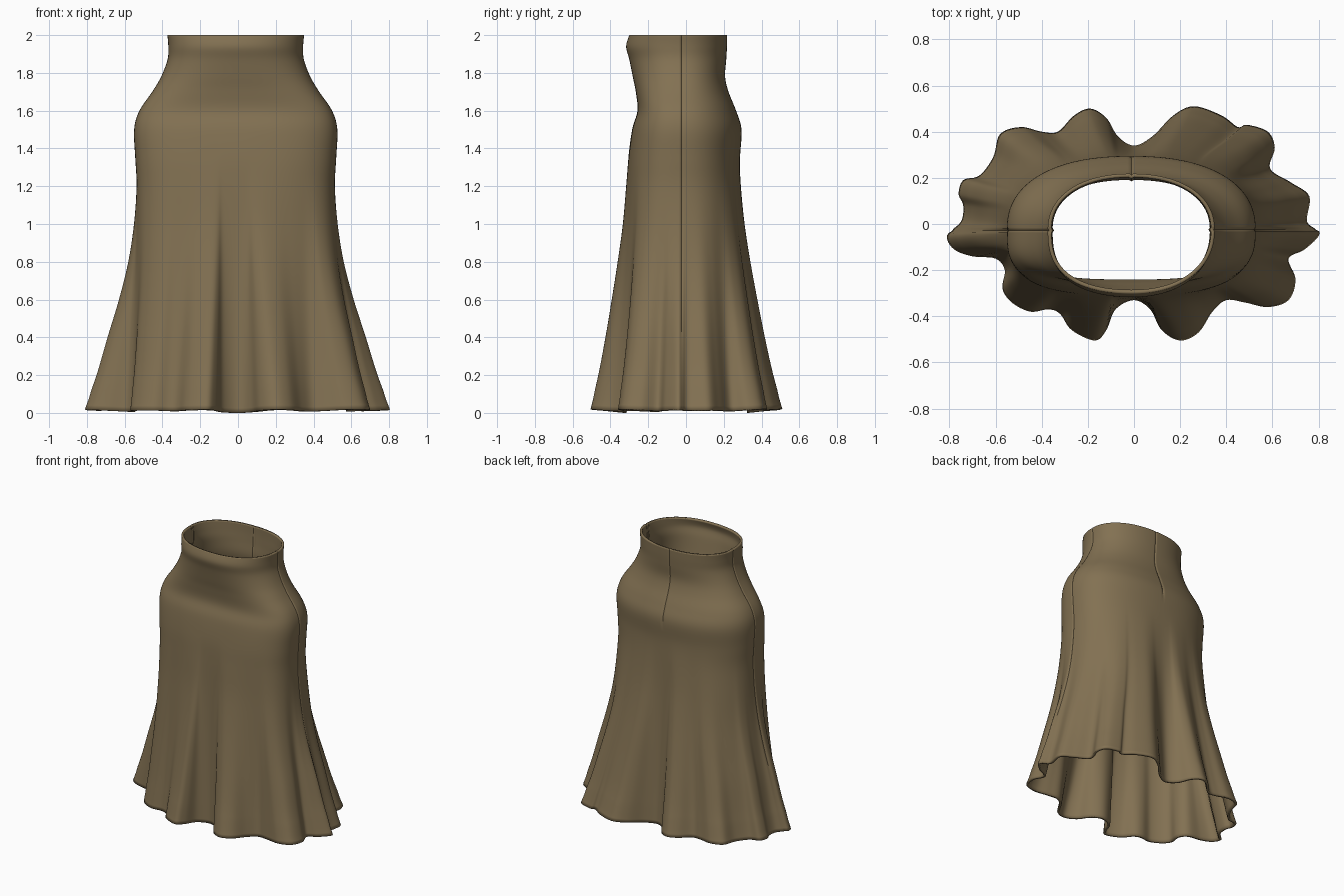
import bpy
import math
from mathutils import Vector

default_cube = bpy.data.objects.get("Cube")
if default_cube:
    bpy.data.objects.remove(default_cube, do_unlink=True)

# Hem outline seen from above, counter-clockwise from the left side seam
HEM = [(.805, -.04), (.75, .01), (.76, .12), (.68, .18), (.59, .24), (.61, .33),
       (.58, .4), (.49, .43), (.45, .42), (.38, .47), (.26, .51), (.17, .47),
       (.08, .38), (0, .34), (-.07, .38), (-.12, .46), (-.19, .5), (-.26, .47),
       (-.33, .4), (-.4, .4), (-.49, .42), (-.58, .39), (-.61, .29),
       (-.67, .21), (-.74, .19), (-.76, .13), (-.74, .08), (-.75, .01),
       (-.81, -.05), (-.78, -.11), (-.7, -.14), (-.6, -.15), (-.56, -.2),
       (-.57, -.28), (-.53, -.34), (-.45, -.38), (-.37, -.37), (-.32, -.39),
       (-.27, -.46), (-.17, -.505), (-.12, -.46), (-.08, -.37), (0, -.33),
       (.07, -.37), (.12, -.46), (.2, -.505), (.28, -.47), (.34, -.38), (.4, -.33),
       (.48, -.34), (.58, -.36), (.67, -.33), (.7, -.24), (.67, -.15), (.74, -.11)]

# Height, half width, front depth, back depth,
# front squareness, back squareness, flare in x, flare in y
BODY = [(2, .362, .3, .218, 2.2, 2.2, 0, 0),
        (1.94, .357, .317, .217, 2.2, 2.2, 0, 0),
        (1.87, .361, .3, .213, 2.3, 2.2, 0, 0),
        (1.78, .395, .282, .207, 2.5, 2.3, 0, 0),
        (1.7, .442, .266, .225, 2.8, 2.3, 0, 0),
        (1.6, .51, .257, .265, 3, 2.3, 0, 0),
        (1.5, .538, .285, .294, 2.9, 2.3, 0, 0),
        (1.35, .532, .305, .286, 2.9, 2.3, 0, 0),
        (1.2, .525, .31, .285, 2.9, 2.3, 0, .04),
        (1, .525, .31, .285, 2.9, 2.4, .05, .13),
        (.8, .525, .31, .285, 2.9, 2.4, .16, .27),
        (.6, .525, .31, .285, 2.8, 2.4, .34, .43),
        (.4, .525, .31, .285, 2.7, 2.4, .56, .6),
        (.2, .525, .31, .285, 2.6, 2.4, .77, .79),
        (.02, .525, .31, .285, 2.5, 2.4, 1, 1)]

STEPS_AROUND = 6
STEPS_DOWN = 5
SEAM_DEPTH = .006
SMOOTHING = 7
CENTRE = Vector((-.012, -.025))


def spline(points, steps, closed):
    """Smooth curve through points of any dimension."""
    pts = [Vector(p) for p in points]
    count = len(pts)

    def pick(i):
        return pts[i % count] if closed else pts[max(0, min(count - 1, i))]

    result = []
    for i in range(count if closed else count - 1):
        a, b, c, d = (pick(i + k) for k in (-1, 0, 1, 2))
        for s in range(steps):
            t = s / steps
            result.append(b + (c - a) * (t / 2)
                          + (a * 2 - b * 5 + c * 4 - d) * (t * t / 2)
                          + (b * 3 - a - c * 3 + d) * (t ** 3 / 2))
    if not closed:
        result.append(pts[-1])
    return result


def body_point(angle, width, front, back, front_power, back_power):
    """Point on a rounded-box cross-section, fuller at the front right."""
    c, s = math.cos(angle), math.sin(angle)
    if s > 0:
        depth, power = back - CENTRE.y, back_power
    else:
        depth, power = front + CENTRE.y, front_power + .4 * max(0, -c)
    r = (abs(c) ** power + abs(s) ** power) ** (-1 / power)
    return CENTRE.x + width * r * c, CENTRE.y + depth * r * s


hem = spline(HEM, STEPS_AROUND, True)
rings = spline(BODY, STEPS_DOWN, False)
columns = len(hem)

# Direction of each column on the body, evened out so folds fade in softly
directions = [Vector((p.x / .7, (p.y - CENTRE.y) / .42)).normalized() for p in hem]
angles = []
for j in range(columns):
    total = Vector((0, 0))
    for k in range(-SMOOTHING, SMOOTHING + 1):
        total += directions[(j + k) % columns] * (SMOOTHING + 1 - abs(k))
    angles.append(math.atan2(total.y, total.x))


def nearest_column(target):
    return min(range(columns), key=lambda j: abs(math.remainder(angles[j] - target, math.tau)))


left_seam, back_seam, right_seam = map(nearest_column, (0, math.pi / 2, math.pi))

# Skirt shell: the fitted body blends into the wavy hem
verts, faces = [], []
for z, *section, flare_x, flare_y in rings:
    for j, edge in enumerate(hem):
        x, y = body_point(angles[j], *section)
        x += (edge.x - x) * flare_x
        y += (edge.y - y) * flare_y
        # Pinched seams at both sides and at the upper back
        if j in (left_seam, right_seam):
            x -= math.copysign(SEAM_DEPTH, x)
        if j == back_seam and z > 1.45:
            y -= SEAM_DEPTH
        # The hem lifts slightly on the outer folds
        lift = math.hypot(edge.x / .8, edge.y / .5) - .85
        verts.append((x, y, z + .05 * lift * flare_y ** 4))

for i in range(len(rings) - 1):
    for j in range(columns):
        k = (j + 1) % columns
        upper, lower = i * columns, (i + 1) * columns
        faces.append((upper + j, lower + j, lower + k, upper + k))

mesh = bpy.data.meshes.new("skirt")
mesh.from_pydata(verts, [], faces)
lowest = min(v.co.z for v in mesh.vertices)
for v in mesh.vertices:
    if v.co.z < .1:
        v.co.z -= lowest
skirt = bpy.data.objects.new("skirt", mesh)
bpy.context.collection.objects.link(skirt)

# Cloth colour
cloth = bpy.data.materials.new("olive_brown_cloth")
cloth.use_nodes = True
colour = (.225, .165, .085, 1)
cloth.diffuse_color = colour
cloth.node_tree.nodes["Principled BSDF"].inputs["Base Color"].default_value = colour
mesh.materials.append(cloth)

# Smooth cloth with a thin inner wall
bpy.context.view_layer.objects.active = skirt
skirt.select_set(True)
bpy.ops.object.shade_smooth_by_angle(angle=math.radians(50))
thickness = skirt.modifiers.new("cloth_thickness", 'SOLIDIFY')
thickness.thickness = .016
thickness.offset = -1
